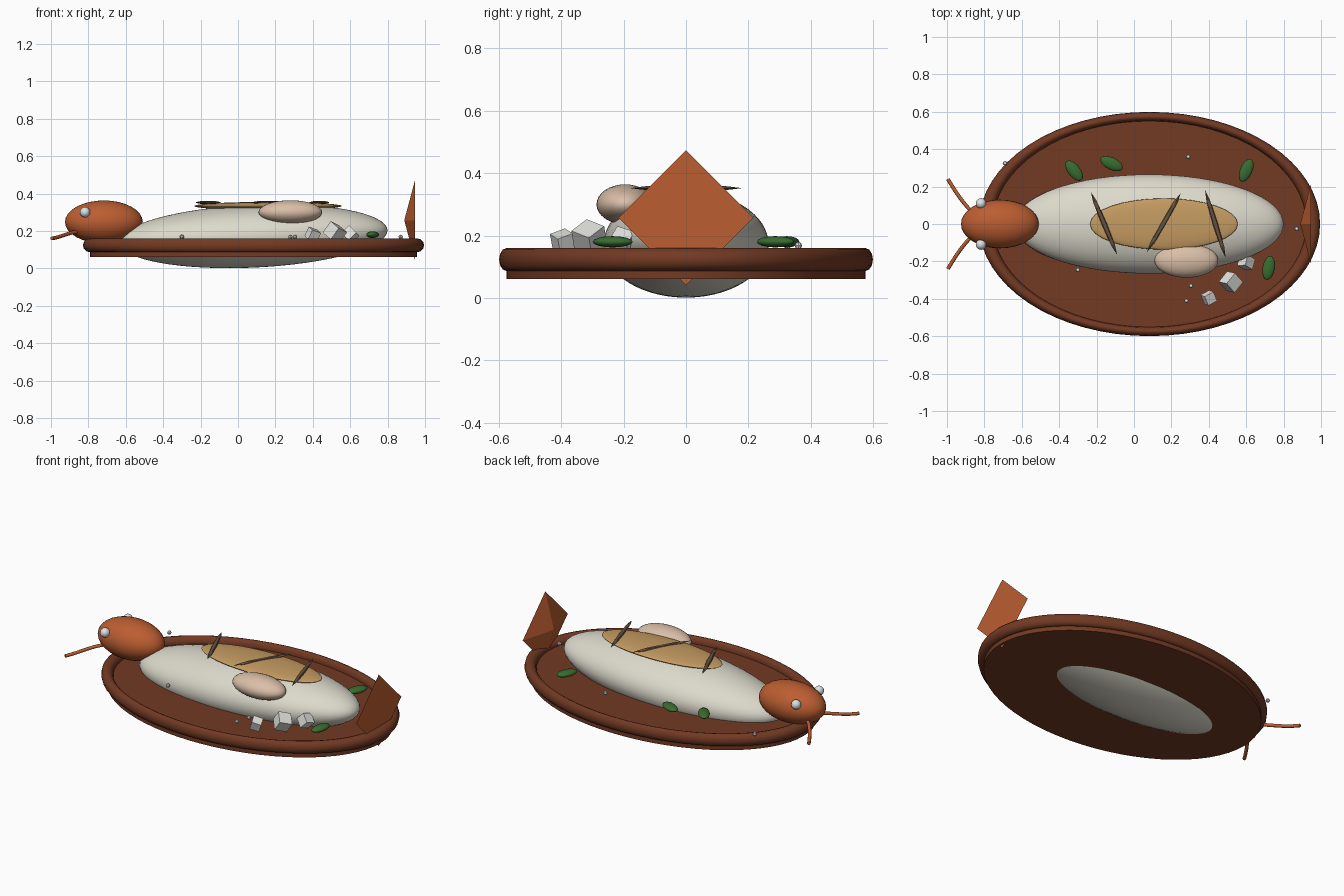
import bpy, math
from mathutils import Vector

cube = bpy.data.objects.get("Cube")
if cube:
    bpy.data.objects.remove(cube, do_unlink=True)


def material(name, rgb):
    m = bpy.data.materials.new(name)
    m.use_nodes = True
    m.diffuse_color = (*rgb, 1)
    m.node_tree.nodes["Principled BSDF"].inputs["Base Color"].default_value = (*rgb, 1)
    return m


CLAY = material("brown clay", (0.17, 0.042, 0.017))
ORANGE = material("orange", (0.50, 0.11, 0.03))
CREAM = material("cream", (0.72, 0.70, 0.60))
TAN = material("golden tan", (0.56, 0.33, 0.12))
PEACH = material("pale peach", (0.70, 0.52, 0.39))
DARK = material("dark brown", (0.13, 0.085, 0.055))
GREEN = material("leaf green", (0.04, 0.15, 0.03))
WHITE = material("white", (0.76, 0.76, 0.73))
EYE = material("eye white", (0.72, 0.76, 0.76))


def finish(name, mat, smooth=True):
    o = bpy.context.object
    o.name = name
    o.data.materials.append(mat)
    if smooth:
        bpy.ops.object.shade_smooth_by_angle(angle=math.radians(40))
    return o


def ellipsoid(name, mat, loc, radii, rot=(0, 0, 0), segments=32):
    bpy.ops.mesh.primitive_uv_sphere_add(segments=segments, ring_count=segments // 2,
                                         location=loc, rotation=rot)
    bpy.context.object.scale = radii
    return finish(name, mat)


# Oval plate and its raised rim
CX, FLAT = 0.083, 0.657
bpy.ops.mesh.primitive_cylinder_add(vertices=64, radius=0.875, depth=0.062, location=(CX, 0, 0.091))
bpy.context.object.scale.y = FLAT
finish("plate", CLAY)
bpy.ops.mesh.primitive_torus_add(major_radius=0.875, minor_radius=0.037, major_segments=64,
                                 minor_segments=12, location=(CX, 0, 0.123))
bpy.context.object.scale.y = FLAT
finish("plate_rim", CLAY)

# Body, slightly raised toward the tail, with head and toppings
ellipsoid("body", CREAM, (0.08, 0, 0.172), (0.72, 0.265, 0.168), (0, -0.045, 0), 64)
ellipsoid("head", ORANGE, (-0.717, 0, 0.248), (0.208, 0.13, 0.115))
ellipsoid("filling", TAN, (0.16, 0, 0.333), (0.395, 0.137, 0.022))
ellipsoid("side_dumpling", PEACH, (0.28, -0.195, 0.30), (0.17, 0.092, 0.064))

# Eyes and curved whiskers
for side, label in ((1, "left"), (-1, "right")):
    ellipsoid(label + "_eye", EYE, (-0.818, side * 0.11, 0.30), (0.028,) * 3, segments=16)
    curve = bpy.data.curves.new(label + "_whisker", "CURVE")
    curve.dimensions = "3D"
    curve.bevel_depth = 0.01
    curve.bevel_resolution = 2
    curve.use_fill_caps = True
    spline = curve.splines.new("BEZIER")
    spline.bezier_points.add(1)
    ends = ((-0.86, 0.06, 0.195), (-0.995, 0.24, 0.16))
    mids = ((-0.91, 0.105, 0.19), (-0.95, 0.165, 0.165))
    for p, end, mid in zip(spline.bezier_points, ends, mids):
        e, m = (Vector((v[0], side * v[1], v[2])) for v in (end, mid))
        p.co = e
        p.handle_left = p.handle_right = m
    curve.materials.append(ORANGE)
    bpy.context.collection.objects.link(bpy.data.objects.new(label + "_whisker", curve))

# Tail fin: a flat pyramid pointing at the body
bpy.ops.mesh.primitive_cone_add(vertices=4, radius1=0.217, radius2=0, depth=0.058,
                                location=(0.918, 0, 0.257), rotation=(0, -math.pi / 2, 0))
finish("tail_fin", ORANGE, False)

# Thin pointed strips across the filling
strips = (((-0.23, 0.17), (-0.09, -0.165)), ((0.25, 0.165), (0.07, -0.15)), ((0.38, 0.18), (0.49, -0.18)))
for i, (a, b) in enumerate(strips):
    a, b = Vector(a), Vector(b)
    d, c = b - a, (a + b) / 2
    ellipsoid(f"strip_{i + 1}", DARK, (c.x, c.y, 0.352), (d.length / 2, 0.014, 0.009),
              (0, 0, math.atan2(d.y, d.x)), segments=8)

# Herb leaves lying on the plate
for i, (x, y, turn) in enumerate(((-0.32, 0.285, -52), (-0.12, 0.323, -25), (0.6, 0.287, 67), (0.72, -0.235, 80))):
    ellipsoid(f"herb_{i + 1}", GREEN, (x, y, 0.18), (0.065, 0.033, 0.018),
              (0, 0, math.radians(turn)), segments=16)

# Tumbled white cubes
for i, (x, y, z, size) in enumerate(((0.40, -0.395, 0.181, 0.055), (0.518, -0.31, 0.192, 0.075), (0.6, -0.205, 0.181, 0.06))):
    bpy.ops.mesh.primitive_cube_add(size=size, location=(x, y, z),
                                    rotation=(0.35 + 0.2 * i, 0.3, 0.5 + 0.4 * i))
    finish(f"cube_{i + 1}", WHITE, False)

# Salt grains
for i, (x, y) in enumerate(((-0.69, 0.325), (0.29, 0.36), (0.87, -0.025), (0.305, -0.33), (0.28, -0.41), (-0.3, -0.245))):
    ellipsoid(f"salt_{i + 1}", WHITE, (x, y, 0.168), (0.012,) * 3, segments=8)
